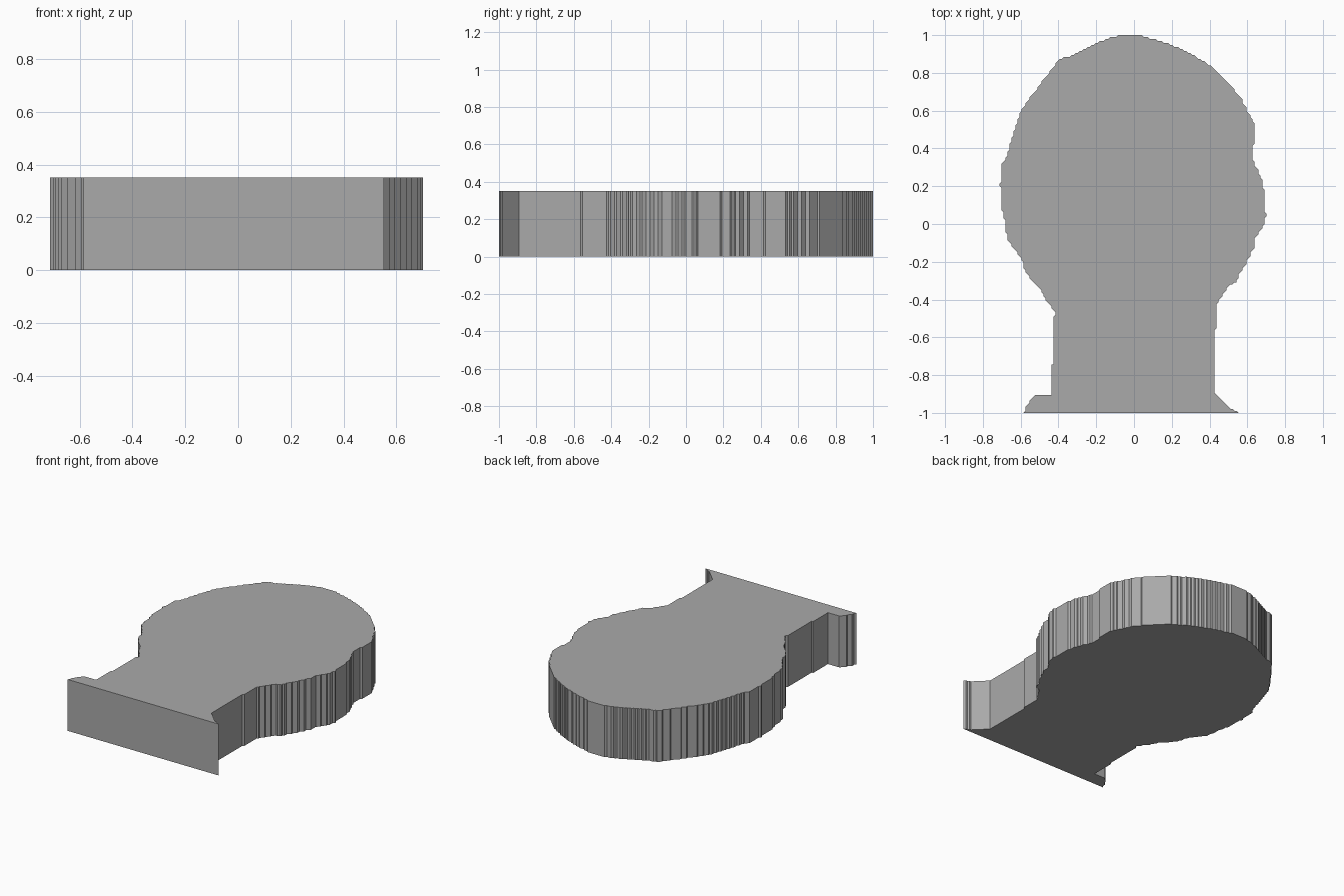
import bpy
import bmesh

if "Cube" in bpy.data.objects:
    bpy.data.objects.remove(bpy.data.objects["Cube"])

HEIGHT = 0.35
STEP = 1 / 94  # the outline follows a fine pixel grid

# Key points of the outline, counter-clockwise from the lower right corner
OUTLINE = [
    (0.55, -1), (0.50, -0.965), (0.425, -0.89), (0.425, -0.56), (0.435, -0.55),
    (0.435, -0.44), (0.45, -0.40), (0.51, -0.315), (0.54, -0.305),
    (0.55, -0.27), (0.59, -0.22), (0.62, -0.16), (0.64, -0.12), (0.64, -0.07),
    (0.67, -0.03), (0.69, 0.0), (0.69, 0.035), (0.705, 0.045), (0.695, 0.06),
    (0.69, 0.17), (0.67, 0.25), (0.65, 0.30), (0.63, 0.34), (0.63, 0.42),
    (0.64, 0.44), (0.64, 0.53), (0.61, 0.59), (0.56, 0.67), (0.50, 0.75),
    (0.41, 0.83), (0.30, 0.90), (0.17, 0.96), (0.03, 0.995), (-0.06, 1.0),
    (-0.12, 0.99), (-0.22, 0.95), (-0.32, 0.89), (-0.39, 0.875),
    (-0.44, 0.82), (-0.53, 0.69), (-0.60, 0.61), (-0.65, 0.45),
    (-0.685, 0.34), (-0.70, 0.32), (-0.70, 0.22), (-0.71, 0.21),
    (-0.70, 0.18), (-0.70, 0.1), (-0.685, 0.0), (-0.67, -0.09),
    (-0.60, -0.18), (-0.57, -0.25), (-0.53, -0.31), (-0.50, -0.34),
    (-0.46, -0.42), (-0.42, -0.47), (-0.43, -0.50), (-0.43, -0.74),
    (-0.44, -0.75), (-0.44, -0.905), (-0.52, -0.905), (-0.55, -0.935),
    (-0.585, -1),
]


def stepped(points):
    """Walk the outline in straight and diagonal grid steps, keeping corners."""
    grid = [(round(x / STEP), round(y / STEP)) for x, y in points]
    cells = []
    for (x0, y0), (x1, y1) in zip(grid, grid[1:] + grid[:1]):
        n = max(abs(x1 - x0), abs(y1 - y0))
        for i in range(n):
            cells.append((round(x0 + (x1 - x0) * i / n),
                          round(y0 + (y1 - y0) * i / n)))
    corners = []
    for i, (x, y) in enumerate(cells):
        px, py = cells[i - 1]
        nx, ny = cells[(i + 1) % len(cells)]
        if (x - px, y - py) != (nx - x, ny - y):
            corners.append((x * STEP, y * STEP))
    return corners


# Flat slab extruded from the outline
bm = bmesh.new()
base = bm.faces.new([bm.verts.new((x, y, 0)) for x, y in stepped(OUTLINE)])
top = bmesh.ops.extrude_face_region(bm, geom=[base], use_keep_orig=True)
bmesh.ops.translate(bm, vec=(0, 0, HEIGHT),
                    verts=[v for v in top["geom"] if isinstance(v, bmesh.types.BMVert)])
bmesh.ops.recalc_face_normals(bm, faces=bm.faces)
mesh = bpy.data.meshes.new("bust_slab")
bm.to_mesh(mesh)
bm.free()

# Plain grey
grey = bpy.data.materials.new("grey")
grey.diffuse_color = (0.4, 0.4, 0.4, 1)
grey.use_nodes = True
grey.node_tree.nodes["Principled BSDF"].inputs["Base Color"].default_value = grey.diffuse_color
mesh.materials.append(grey)

slab = bpy.data.objects.new("bust_slab", mesh)
bpy.context.collection.objects.link(slab)
